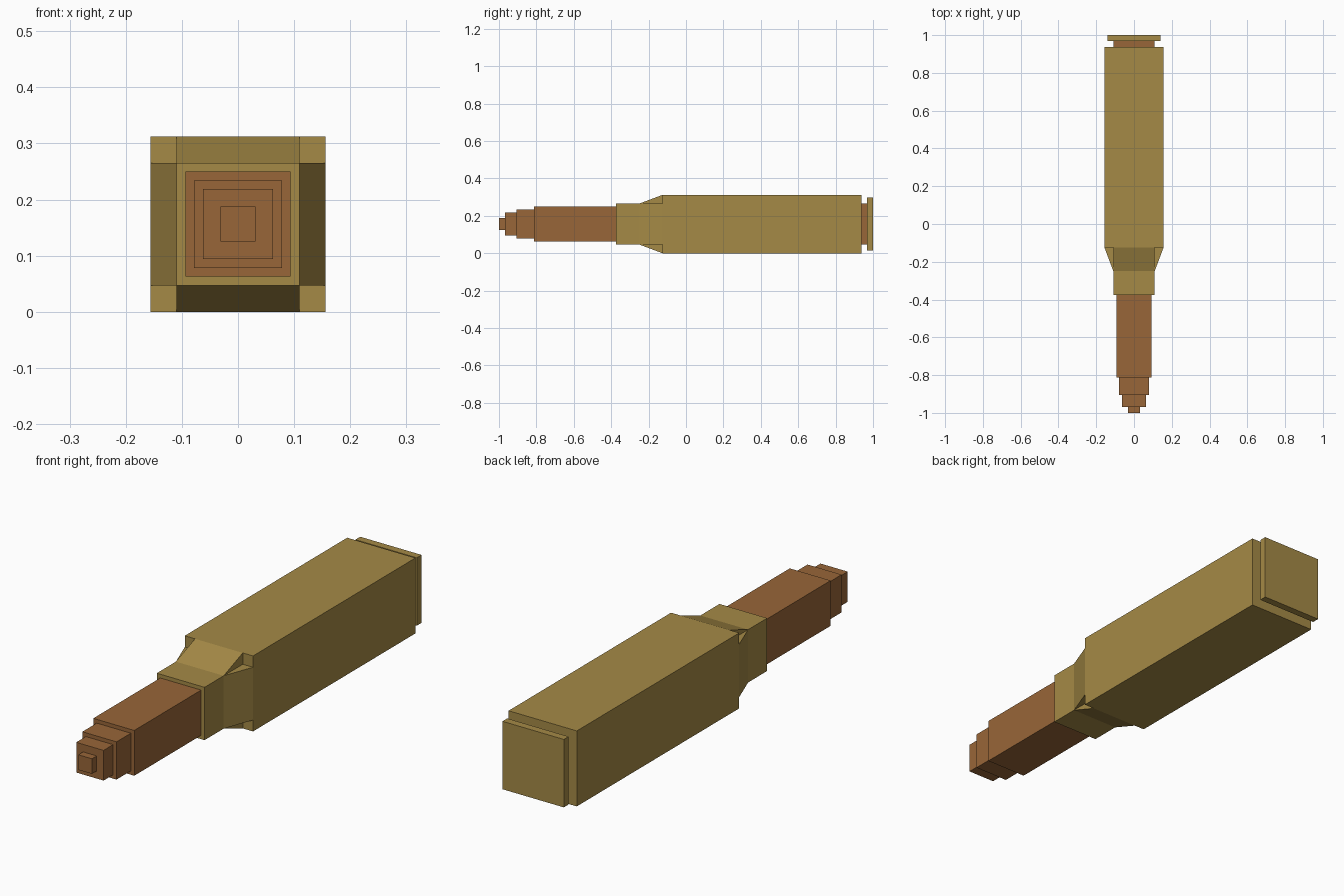
import bpy
import bmesh
import math
from mathutils import Matrix, Vector

if "Cube" in bpy.data.objects:
    bpy.data.objects.remove(bpy.data.objects["Cube"])

CZ = 0.15625  # height of the long axis


def linear(c):
    c /= 255
    return c / 12.92 if c <= 0.04045 else ((c + 0.055) / 1.055) ** 2.4


def material(name, rgb):
    m = bpy.data.materials.new(name)
    m.diffuse_color = (*[linear(c) for c in rgb], 1)
    m.use_nodes = True
    m.node_tree.nodes["Principled BSDF"].inputs["Base Color"].default_value = m.diffuse_color
    return m


brass = material("brass", (165, 138, 70))
copper = material("copper", (152, 102, 56))


def finish(name, bm, mat):
    bmesh.ops.recalc_face_normals(bm, faces=bm.faces)
    me = bpy.data.meshes.new(name)
    bm.to_mesh(me)
    bm.free()
    me.materials.append(mat)
    ob = bpy.data.objects.new(name, me)
    ob.location.z = CZ
    bpy.context.collection.objects.link(ob)


def block(name, half, y0, y1, mat):
    """Square bar along y."""
    bm = bmesh.new()
    bmesh.ops.create_cube(bm, size=1)
    for v in bm.verts:
        v.co = Vector((v.co.x * 2 * half, (y0 + y1) / 2 + v.co.y * (y1 - y0), v.co.z * 2 * half))
    finish(name, bm, mat)


# Stepped bullet
block("bullet_tip", 0.03125, -1.0, -0.96875, copper)
block("bullet_upper_step", 0.0625, -0.96875, -0.90625, copper)
block("bullet_lower_step", 0.078125, -0.90625, -0.8125, copper)
block("bullet_shank", 0.09375, -0.8125, -0.375, copper)

# Case, extractor groove and rim
block("case_neck", 0.109375, -0.375, -0.125, brass)
block("case_body", 0.15625, -0.125, 0.9375, brass)
block("extractor_groove", 0.109375, 0.9375, 0.96875, copper)
block("case_rim", 0.140625, 0.96875, 1.0, brass)

# Four sloped shoulder wedges around the neck
for i, side in enumerate(("top", "left", "bottom", "right")):
    bm = bmesh.new()
    profile = [(-0.25, 0.109375), (-0.125, 0.109375), (-0.125, 0.15625)]
    face = bm.faces.new([bm.verts.new((-0.109375, y, z)) for y, z in profile])
    ext = bmesh.ops.extrude_face_region(bm, geom=[face])
    moved = [g for g in ext["geom"] if isinstance(g, bmesh.types.BMVert)]
    bmesh.ops.translate(bm, verts=moved, vec=(0.21875, 0, 0))
    bmesh.ops.transform(bm, matrix=Matrix.Rotation(i * math.pi / 2, 4, 'Y'), verts=bm.verts)
    finish("shoulder_wedge_" + side, bm, brass)
